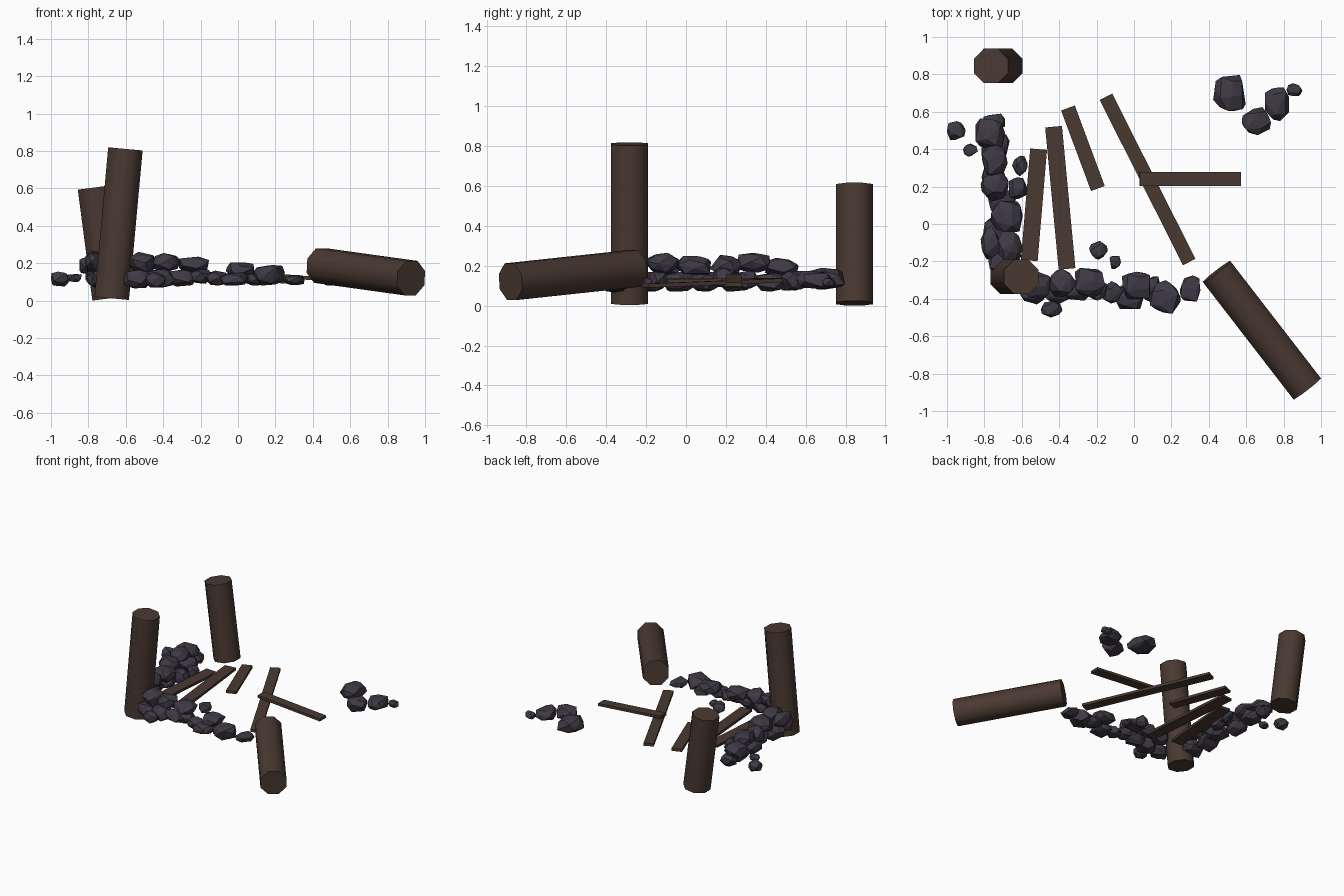
import bpy, bmesh, math, random
from mathutils import Vector, Matrix

random.seed(7)


def material(name, rgb):
    m = bpy.data.materials.new(name)
    m.diffuse_color = (*rgb, 1)
    return m


wood = material("dark_wood", (0.068, 0.041, 0.031))
stone = material("dark_stone", (0.049, 0.041, 0.058))


def finish(bm, name, mat):
    bmesh.ops.recalc_face_normals(bm, faces=bm.faces)
    me = bpy.data.meshes.new(name)
    bm.to_mesh(me)
    bm.free()
    me.materials.append(mat)
    ob = bpy.data.objects.new(name, me)
    bpy.context.collection.objects.link(ob)
    return ob


def frame(a, b):
    """Matrix at the middle of a-b, local x along it, local y kept level."""
    x = (b - a).normalized()
    side = Vector((0, 1, 0)) if abs(x.z) > 0.9 else Vector((0, 0, 1)).cross(x).normalized()
    z = x.cross(side).normalized()
    y = z.cross(x)
    m = Matrix((x, y, z)).transposed().to_4x4()
    m.translation = (a + b) / 2
    return m


def log(name, a, b, r=0.1):
    a, b = Vector(a), Vector(b)
    bm = bmesh.new()
    bmesh.ops.create_cone(bm, cap_ends=True, segments=8, radius1=r, radius2=r,
                          depth=(b - a).length,
                          matrix=frame(a, b) @ Matrix.Rotation(math.pi / 2, 4, 'Y')
                          @ Matrix.Rotation(math.pi / 8, 4, 'Z'))
    # smooth sides, crisp caps
    for f in bm.faces:
        f.smooth = len(f.verts) == 4
    for e in bm.edges:
        e.smooth = all(len(f.verts) == 4 for f in e.link_faces)
    return finish(bm, name, wood)


def plank(name, a, b, w, t=0.02):
    a, b = Vector(a), Vector(b)
    bm = bmesh.new()
    bmesh.ops.create_cube(bm, size=1, matrix=frame(a, b) @ Matrix.Diagonal(((b - a).length, w, t, 1)))
    return finish(bm, name, wood)


def rock(name, x, y, z, rx, ry, rz, n=22):
    """Convex faceted boulder: blocky jittered sphere points, hulled."""
    pts = []
    spin = random.uniform(0, 6.28)
    for i in range(n):
        h = 1 - 2 * (i + 0.5) / n
        q = math.sqrt(1 - h * h)
        ang = i * 2.39996 + spin
        p = Vector((q * math.cos(ang), q * math.sin(ang), h))
        k = sum(abs(c) ** 3.5 for c in p) ** (-1 / 3.5)
        pts.append(p * k * random.uniform(0.85, 1.1))
    turn = Matrix.Rotation(random.uniform(-0.5, 0.5), 3, 'Z') @ Matrix.Rotation(random.uniform(-0.2, 0.2), 3, 'X')
    pts = [turn @ p for p in pts]
    lo = [min(p[i] for p in pts) for i in range(3)]
    hi = [max(p[i] for p in pts) for i in range(3)]
    bm = bmesh.new()
    for p in pts:
        bm.verts.new([c + s * (2 * (p[i] - lo[i]) / (hi[i] - lo[i]) - 1)
                      for i, (c, s) in enumerate(zip((x, y, z), (rx, ry, rz)))])
    out = bmesh.ops.convex_hull(bm, input=bm.verts)
    loose = [v for v in bm.verts if not v.link_faces]
    bmesh.ops.delete(bm, geom=loose, context='VERTS')
    bmesh.ops.dissolve_limit(bm, angle_limit=0.16, verts=bm.verts, edges=bm.edges)
    return finish(bm, name, stone)


# Leaning corner posts and the fallen one
log("front_post", (-0.675, -0.283, 0.012), (-0.602, -0.283, 0.811))
log("back_post", (-0.687, 0.845, 0.012), (-0.765, 0.845, 0.605))
log("fallen_post", (0.442, -0.255, 0.187), (0.925, -0.88, 0.12))

# Scattered floor boards
plank("board_1", (-0.51, 0.40, 0.125), (-0.56, -0.195, 0.125), 0.09)
plank("board_2", (-0.43, 0.52, 0.13), (-0.358, -0.24, 0.12), 0.09)
plank("board_3", (-0.353, 0.62, 0.125), (-0.193, 0.19, 0.125), 0.078)
plank("board_4", (-0.15, 0.68, 0.135), (0.295, -0.203, 0.1), 0.075)
plank("board_5", (0.03, 0.24, 0.148), (0.572, 0.24, 0.105), 0.075)

# Left wall stones, upper and lower course
left_wall = [
    (-0.77, 0.48, 0.19, 0.08, 0.085, 0.05), (-0.745, 0.34, 0.215, 0.07, 0.085, 0.05),
    (-0.61, 0.31, 0.13, 0.042, 0.055, 0.045), (-0.745, 0.20, 0.20, 0.075, 0.08, 0.055),
    (-0.62, 0.19, 0.14, 0.05, 0.06, 0.05), (-0.68, 0.04, 0.20, 0.085, 0.085, 0.05),
    (-0.765, -0.10, 0.205, 0.055, 0.09, 0.05), (-0.66, -0.12, 0.215, 0.068, 0.08, 0.05),
    (-0.75, 0.54, 0.12, 0.06, 0.05, 0.045), (-0.74, 0.42, 0.12, 0.075, 0.08, 0.05),
    (-0.75, 0.25, 0.12, 0.065, 0.08, 0.05), (-0.70, 0.10, 0.12, 0.08, 0.08, 0.05),
    (-0.73, -0.04, 0.12, 0.08, 0.08, 0.05), (-0.69, -0.18, 0.12, 0.09, 0.08, 0.05),
]
# Front wall stones, sinking towards the right
front_wall = [
    (-0.51, -0.33, 0.205, 0.07, 0.075, 0.055), (-0.385, -0.315, 0.205, 0.08, 0.075, 0.05),
    (-0.235, -0.315, 0.195, 0.08, 0.08, 0.04), (-0.53, -0.37, 0.115, 0.08, 0.06, 0.05),
    (-0.44, -0.455, 0.11, 0.058, 0.045, 0.04), (-0.42, -0.36, 0.12, 0.08, 0.07, 0.05),
    (-0.30, -0.355, 0.12, 0.08, 0.055, 0.045), (-0.20, -0.35, 0.13, 0.06, 0.06, 0.04),
    (-0.11, -0.365, 0.12, 0.06, 0.06, 0.04), (0.01, -0.33, 0.165, 0.075, 0.075, 0.04),
    (-0.02, -0.39, 0.115, 0.08, 0.065, 0.035), (0.09, -0.35, 0.115, 0.055, 0.07, 0.035),
    (0.165, -0.39, 0.135, 0.085, 0.09, 0.055), (0.30, -0.345, 0.11, 0.055, 0.07, 0.028),
]
# Loose stones around the ruin
loose_stones = [
    (-0.95, 0.50, 0.115, 0.05, 0.05, 0.04), (-0.875, 0.395, 0.12, 0.04, 0.035, 0.022),
    (-0.19, -0.14, 0.13, 0.05, 0.05, 0.04), (-0.10, -0.205, 0.115, 0.03, 0.035, 0.025),
    (0.51, 0.70, 0.135, 0.087, 0.097, 0.055), (0.655, 0.55, 0.125, 0.078, 0.075, 0.05),
    (0.765, 0.64, 0.13, 0.065, 0.09, 0.045), (0.858, 0.718, 0.115, 0.042, 0.035, 0.025),
]
for group, rocks in (("left_wall_stone", left_wall), ("front_wall_stone", front_wall),
                     ("loose_stone", loose_stones)):
    for i, r in enumerate(rocks, 1):
        rock(f"{group}_{i}", *r)
